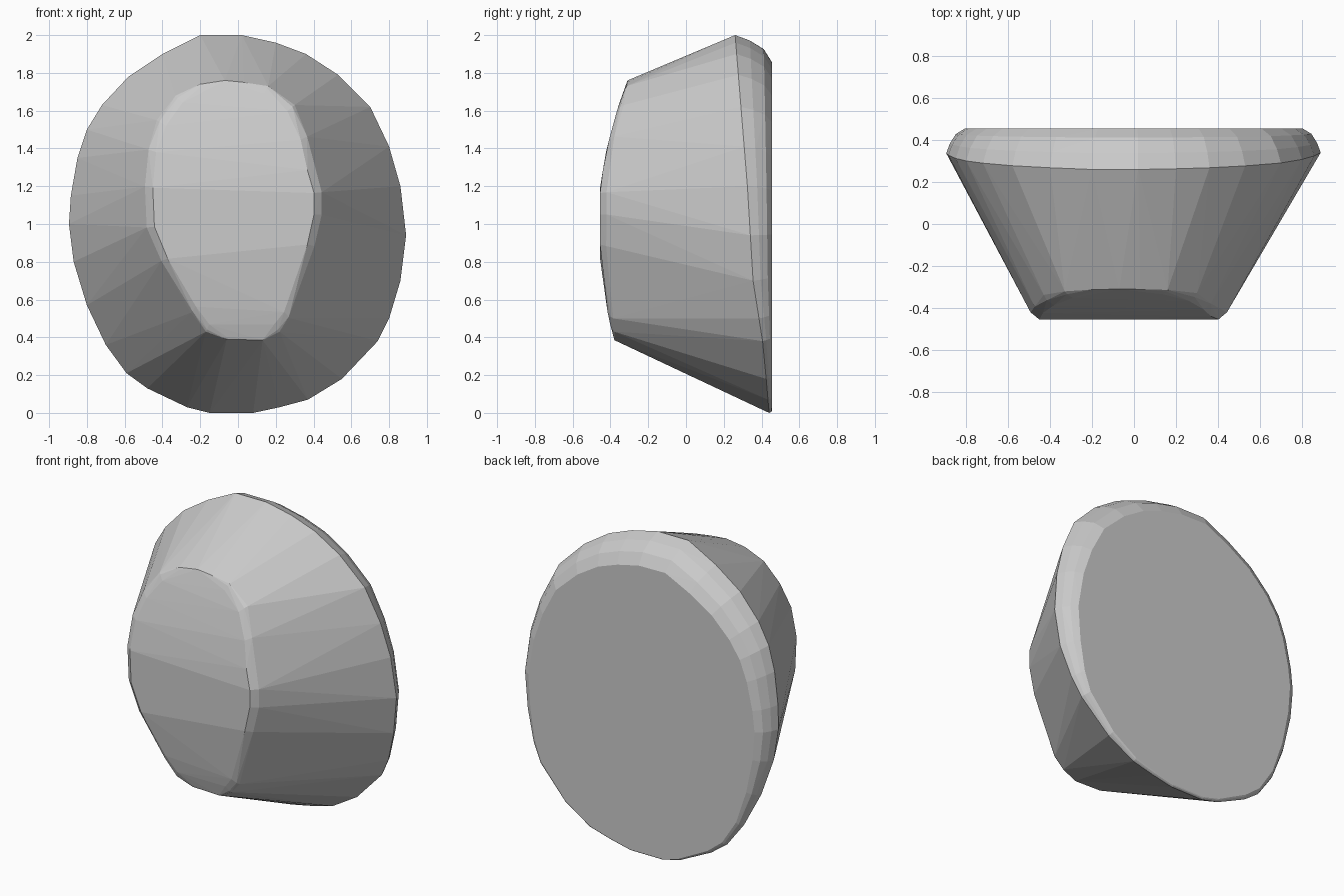
import bpy, bmesh

if "Cube" in bpy.data.objects:
    bpy.data.objects.remove(bpy.data.objects["Cube"])


def interp(table, z):
    """Piecewise-linear lookup of y at height z."""
    if z <= table[0][0]:
        return table[0][1]
    for (a, ya), (b, yb) in zip(table, table[1:]):
        if z <= b:
            return ya + (yb - ya) * (z - a) / (b - a)
    return table[-1][1]


# Wide rim outline (x, z)
rim = [(-.2, 2), (.02, 2), (.2, 1.96), (.36, 1.9), (.53, 1.79), (.7, 1.62), (.8, 1.41),
       (.86, 1.2), (.89, .94), (.86, .7), (.8, .5), (.74, .38), (.55, .18), (.37, .07),
       (.22, .03), (.08, 0), (-.15, 0), (-.27, .03), (-.48, .13), (-.59, .21), (-.7, .36),
       (-.8, .57), (-.87, .8), (-.895, 1), (-.885, 1.15), (-.85, 1.35), (-.8, 1.5),
       (-.72, 1.63), (-.58, 1.78), (-.4, 1.9)]
# Small front face outline (x, z)
face = [(-.07, 1.76), (.03, 1.75), (.16, 1.73), (.3, 1.63), (.38, 1.47), (.42, 1.3),
        (.46, 1.17), (.46, 1.05), (.42, .88), (.28, .5), (.22, .43), (.13, .385),
        (-.06, .39), (-.17, .43), (-.25, .53), (-.42, .8), (-.5, .98), (-.51, 1.2),
        (-.49, 1.4), (-.43, 1.55), (-.33, 1.68), (-.2, 1.74)]
# Depth (z, y) of the rim and of the curved front
rim_y = [(0, .44), (.35, .41), (.7, .355), (1.2, .325), (2, .26)]
front_y = [(.39, -.38), (.5, -.41), (.8, -.455), (1.2, -.455), (1.4, -.42),
           (1.62, -.36), (1.76, -.31)]
BACK = .455

points = []

# Rounded edge from the rim to the flat back
for x, z in rim:
    y = interp(rim_y, z)
    gap = BACK - y
    r = (x * x + (z - 1) ** 2) ** .5
    for inset, rise in ((0, 0), (.2, .4), (.52, .78), (1, 1)):
        s = 1 - inset * .75 * gap / r
        points.append((x * s, y + gap * rise, 1 + (z - 1) * s))

# Curved front with a small bevel round its border
for x, z in face:
    side = max(0, 1 - ((z - 1.07) / .69) ** 2)
    points.append((x, interp(front_y, z) + .08 * side, z))
    for s, drop in ((.965, .035), (.88, 0)):
        zz = 1.07 + (z - 1.07) * (s * .5 + .5)
        points.append((-.02 + (x + .02) * s, interp(front_y, zz) + drop * side, zz))

# Wrap everything in one tight faceted skin
bm = bmesh.new()
for p in points:
    bm.verts.new(p)
hull = bmesh.ops.convex_hull(bm, input=bm.verts)
loose = [v for v in bm.verts if not v.link_faces]
bmesh.ops.delete(bm, geom=loose, context='VERTS')
bmesh.ops.dissolve_limit(bm, angle_limit=.01, verts=bm.verts, edges=bm.edges)
bmesh.ops.recalc_face_normals(bm, faces=bm.faces)
mesh = bpy.data.meshes.new("tapered_stone")
bm.to_mesh(mesh)
bm.free()
bpy.context.collection.objects.link(bpy.data.objects.new("tapered_stone", mesh))
